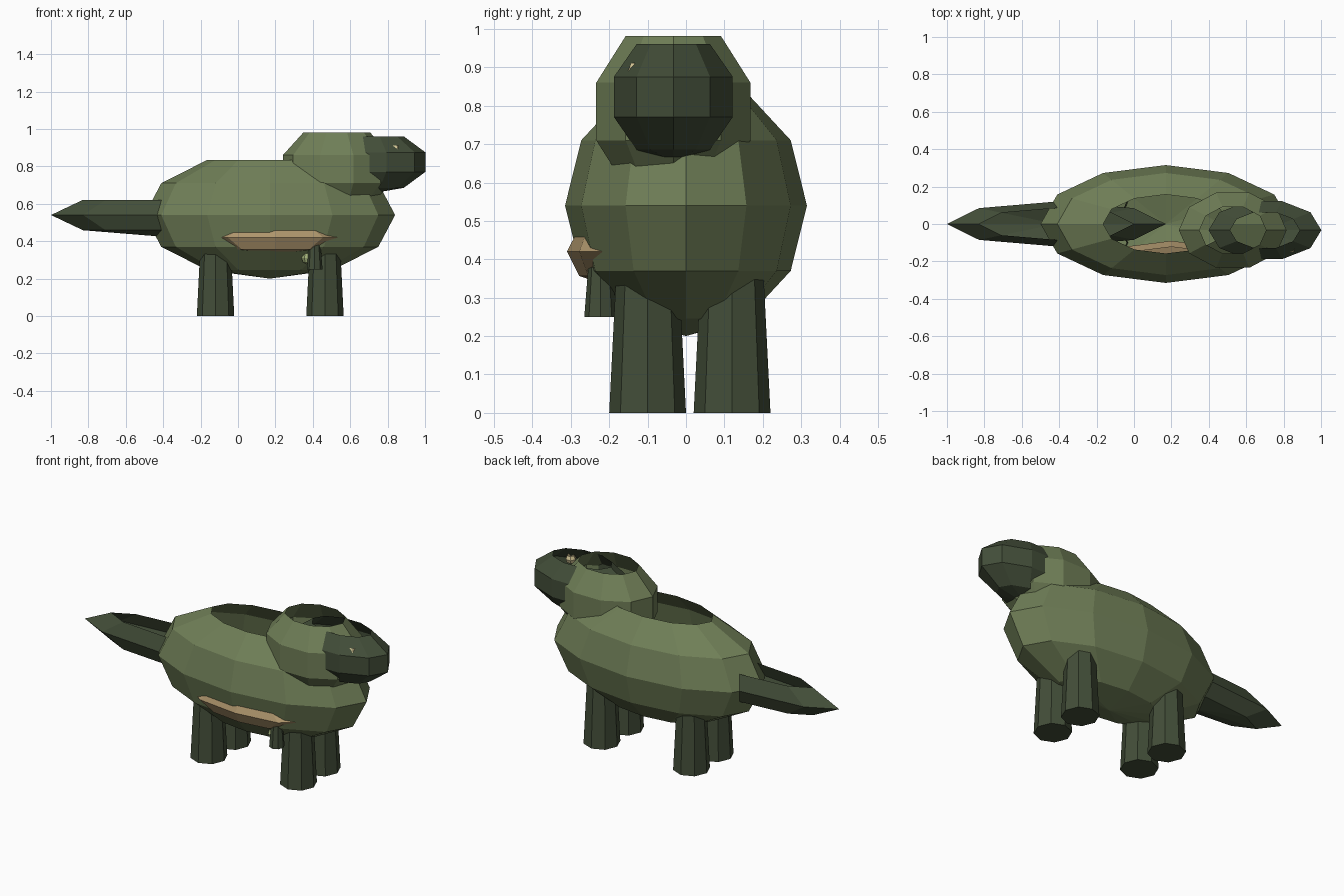
import bpy, bmesh
from math import sin, cos, pi

if "Cube" in bpy.data.objects:
    bpy.data.objects.remove(bpy.data.objects["Cube"])


def material(name, rgb):
    m = bpy.data.materials.new(name)
    m.diffuse_color = (*rgb, 1)
    m.use_nodes = True
    m.node_tree.nodes["Principled BSDF"].inputs["Base Color"].default_value = m.diffuse_color
    return m


MOSS = material("moss_green", (0.16, 0.21, 0.095))
DARK = material("dark_green", (0.055, 0.075, 0.04))
TAN = material("tan", (0.42, 0.30, 0.15))
CREAM = material("cream", (0.70, 0.60, 0.32))
LEAF = material("light_green", (0.36, 0.44, 0.19))


def lathe(name, profile, segs, mat, loc, scale=(1, 1, 1)):
    """Flat-shaded turned shape from (radius, z) points, first vertex on +x; top left open."""
    bm = bmesh.new()
    rings = []
    for r, z in profile:
        if r < 1e-6:
            rings.append([bm.verts.new((0, 0, z))] * segs)
        else:
            rings.append([bm.verts.new((r * cos(2 * pi * i / segs),
                                        r * sin(2 * pi * i / segs), z))
                          for i in range(segs)])
    for a, b in zip(rings, rings[1:]):
        for i in range(segs):
            j = (i + 1) % segs
            quad = [a[i], a[j], b[j], b[i]]
            bm.faces.new(list(dict.fromkeys(quad)))
    for v in bm.verts:
        v.co = [c * s + o for c, s, o in zip(v.co, scale, loc)]
    me = bpy.data.meshes.new(name)
    bm.to_mesh(me)
    bm.free()
    me.materials.append(mat)
    ob = bpy.data.objects.new(name, me)
    bpy.context.collection.objects.link(ob)
    return ob


def open_ball(name, segs, rings, mat, loc, radii):
    """Low-poly ellipsoid whose top cap is missing."""
    prof = [(sin(pi * k / rings), -cos(pi * k / rings)) for k in range(rings)]
    return lathe(name, prof, segs, mat, loc, radii)


def odd_open_ball(*args):
    return open_ball(*args)


def post(name, segs, mat, x, y, z0, z1, r0, r1):
    """Tapered limb with a closed sole."""
    return lathe(name, [(0, z0), (r0, z0), (r1, z1)], segs, mat, (x, y, 0))


# Body, tail, neck and head
open_ball("body", 12, 6, MOSS, (0.17, 0, 0.54), (0.67, 0.315, 0.34))
open_ball("tail", 8, 4, DARK, (-0.415, 0, 0.54), (0.585, 0.12, 0.115))
open_ball("neck", 10, 5, MOSS, (0.528, -0.033, 0.785), (0.303, 0.222, 0.243))
open_ball("head", 10, 5, DARK, (0.70, -0.033, 0.823), (0.317, 0.171, 0.17))

# Side patch, mostly sunk into the body
open_ball("side_patch", 8, 4, TAN, (0.20, -0.20, 0.42), (0.36, 0.11, 0.09))

# Four legs
for fb, x in (("rear", -0.12), ("front", 0.465)):
    for side, y in (("right", -0.10), ("left", 0.12)):
        post(f"{fb}_{side}_leg", 8, DARK, x, y, 0, 0.40, 0.10, 0.08)

# Small arm with its claw, and the eye
post("arm", 8, DARK, 0.41, -0.223, 0.25, 0.40, 0.042, 0.03)
open_ball("claw", 6, 4, LEAF, (0.37, -0.20, 0.31), (0.03, 0.03, 0.035))
open_ball("eye", 6, 4, CREAM, (0.84, -0.125, 0.89), (0.03, 0.03, 0.03))
